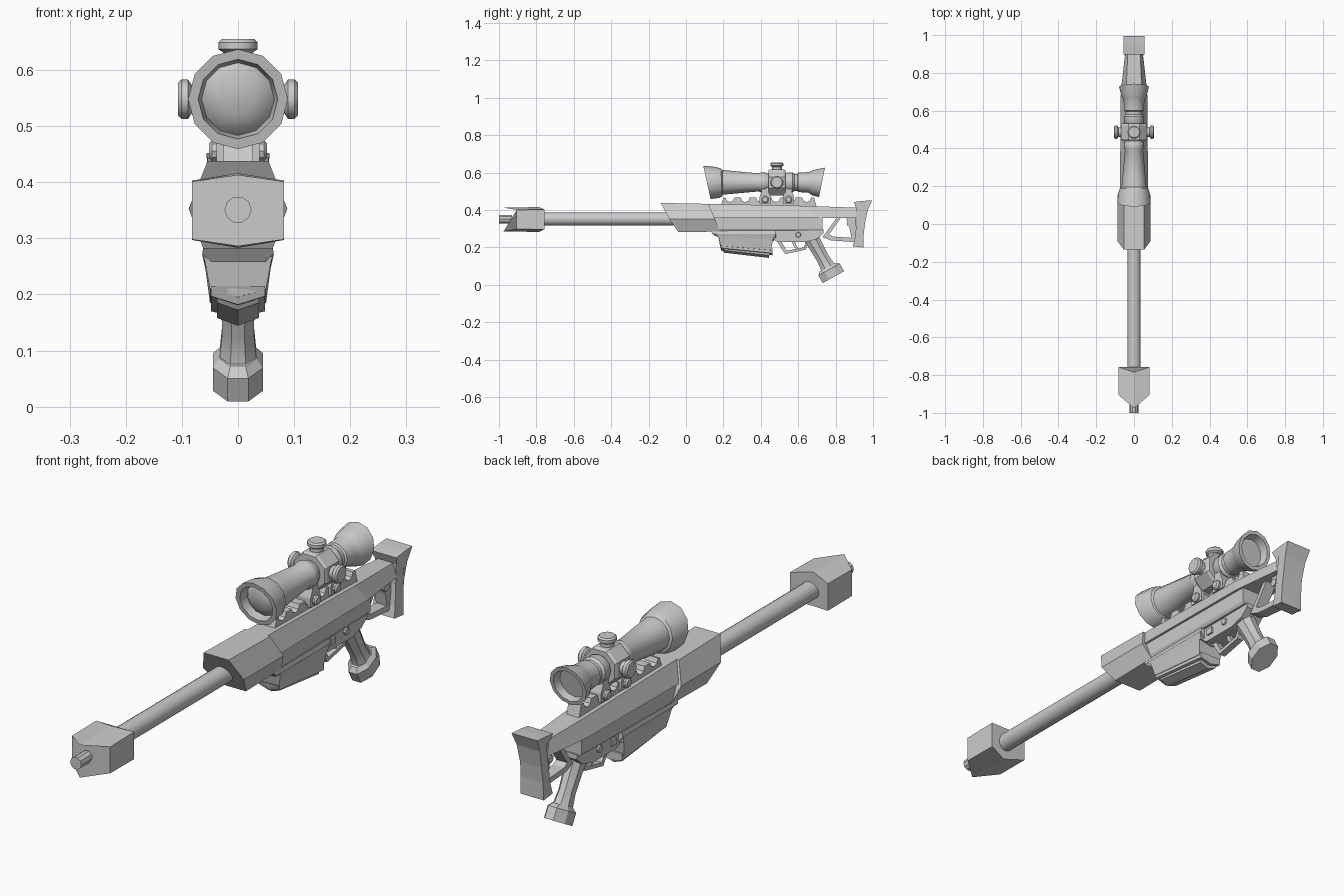
import bpy, bmesh, math
from mathutils import Vector


def finish(name, bm, smooth=False):
    bmesh.ops.recalc_face_normals(bm, faces=bm.faces)
    mesh = bpy.data.meshes.new(name)
    bm.to_mesh(mesh)
    bm.free()
    ob = bpy.data.objects.new(name, mesh)
    bpy.context.collection.objects.link(ob)
    if smooth:
        bpy.ops.object.select_all(action='DESELECT')
        ob.select_set(True)
        bpy.context.view_layer.objects.active = ob
        bpy.ops.object.shade_smooth_by_angle(angle=math.radians(32))
    return ob


def loft(name, rings, smooth=False):
    """Skin closed rings of equal length and cap both ends."""
    bm = bmesh.new()
    vs = [[bm.verts.new(p) for p in r] for r in rings]
    n = len(vs[0])
    for a, b in zip(vs, vs[1:]):
        for i in range(n):
            j = (i + 1) % n
            bm.faces.new((a[i], a[j], b[j], b[i]))
    bm.faces.new(vs[0])
    bm.faces.new(vs[-1])
    return finish(name, bm, smooth)


def plate(name, profile, hw, x=0):
    """Side profile of (y, z) or (y, z, half width) points, extruded across x."""
    return loft(name, [[(x + s * (p[2] if len(p) > 2 else hw), p[0], p[1]) for p in profile]
                       for s in (-1, 1)])


def section(half):
    """Mirror half a cross-section, given as (x, y, z) points, into a closed ring."""
    return list(half) + [(-x, y, z) for x, y, z in reversed(half) if x > 0]


def lathe(name, stations, centre, axis, n=12, sx=1, phase=0, smooth=True):
    """Stations are (distance, radius, shear); shear tilts the ring by height."""
    d, c = Vector(axis).normalized(), Vector(centre)
    u = Vector((0, 1, 0)) if abs(d.x) > .9 else Vector((1, 0, 0))
    v = d.cross(u)
    rings = []
    for st in stations:
        t, r = st[:2]
        k = st[2] if len(st) > 2 else 0
        ring = []
        for i in range(n):
            a = 2 * math.pi * (i + phase) / n
            off = u * math.cos(a) * r * sx + v * math.sin(a) * r
            ring.append(c + off + d * (t + k * off.z))
        rings.append(ring)
    return loft(name, rings, smooth)


# Barrel and muzzle
Y = (0, 1, 0)
lathe("barrel", [(-.80, .035), (0, .035)], (0, 0, .352), Y, 16)
lathe("muzzle_tip", [(-1, .024), (-.93, .024)], (0, 0, .351), Y, 10)
loft("muzzle_brake", [
    section([(0, -.975, .413), (.082, -.905, .401), (.082, -.905, .298), (0, -.975, .286)]),
    section([(0, -.785, .416), (.082, -.757, .403), (.082, -.757, .297), (0, -.785, .283)])])

# Handguard with slanted ends
loft("handguard", [
    section([(.054, -.135, .438), (.088, -.09, .353), (.062, -.04, .282)]),
    section([(.054, .12, .433), (.088, .155, .353), (.062, .18, .285)])])

# Receiver
loft("upper_receiver", [
    section([(.044, .12, .433), (.075, .14, .358)]),
    section([(.044, .66, .422), (.07, .70, .358)]),
    section([(.032, .92, .412), (.045, .92, .358)])])
loft("lower_receiver", [
    section([(.066, .12, .36), (.066, .12, .30), (.060, .12, .285)]),
    section([(.060, .73, .36), (.060, .73, .30), (.052, .73, .29)])])
loft("magazine_well", [
    section([(.06, .135, .29), (.064, .14, .273), (.048, .16, .258)]),
    section([(.06, .48, .29), (.064, .48, .273), (.048, .48, .25)])])
plate("trigger_housing", [(.45, .295), (.735, .295), (.735, .275), (.70, .245),
                          (.64, .228), (.49, .228), (.46, .25)], .045)
for s, side in ((-1, "left"), (1, "right")):
    plate("selector_" + side, [(.50, .25), (.53, .25), (.53, .275), (.50, .275)], .006, s * .046)
    lathe("safety_" + side, [(.04, .016), (.052, .013)], (0, .60, .268), (s, 0, 0), 8)

# Magazine with a keeled underside
loft("magazine", [
    section([(.062, .17, .275), (.05, .185, .21), (0, .185, .195)]),
    section([(.062, .47, .275), (.05, .455, .185), (0, .455, .17)])])
loft("magazine_rib", [
    section([(.064, .165, .272), (.058, .19, .252), (0, .19, .24)]),
    section([(.064, .475, .272), (.058, .47, .245), (0, .47, .235)])])
loft("magazine_base", [
    section([(.048, .18, .215), (.048, .19, .197), (0, .19, .182)]),
    section([(.048, .462, .195), (.048, .462, .17), (0, .462, .158)])])
loft("magazine_floor", [
    section([(.037, .19, .20), (.037, .205, .185), (0, .205, .172)]),
    section([(.037, .455, .18), (.037, .445, .158), (0, .445, .144)])])

# Grip with flared octagonal foot
G = (.127, 0, -.227)
lathe("grip", [(-.01, .05), (.05, .042), (.15, .037), (.20, .043), (.215, .05)],
      (0, .66, .27), (0, .127, -.227), 8, .82, .5)
lathe("grip_foot", [(.20, .052), (.215, .071), (.262, .071)],
      (0, .66, .27), (0, .127, -.227), 8, .68, .5, False)

# Trigger and guard
plate("trigger_guard", [(.485, .235), (.53, .165), (.64, .188), (.66, .235), (.645, .235),
                        (.628, .20), (.538, .182), (.508, .235)], .014)
plate("trigger", [(.565, .235), (.585, .235), (.588, .215), (.60, .193), (.585, .195), (.573, .213)], .009)

# Skeleton stock
plate("stock_brace", [(.81, .365), (.73, .255), (.775, .238), (.91, .228), (.91, .25),
                      (.785, .258), (.765, .27), (.832, .365)], .024)
plate("stock_web", [(.855, .365), (.91, .365), (.91, .24), (.885, .25), (.875, .30)], .024)
lathe("stock_pin", [(-.03, .016), (.03, .016)], (0, .875, .328), (1, 0, 0), 10)
plate("butt_pad", [(.897, .443, .055), (.945, .449, .056), (.995, .452, .056), (.972, .40, .05),
                   (.957, .33, .046), (.95, .27, .048), (.948, .20, .05), (.893, .206, .05),
                   (.902, .25, .046), (.912, .33, .042), (.91, .41, .046)], .05)

# Scalloped rail
pitch, rail = .082, [(.185, .42), (.20, .465)]
for i in range(6):
    y = .235 + i * pitch
    rail += [(y + .024 * -math.cos(a), .467 - .024 * math.sin(a))
             for a in (0, math.pi / 4, math.pi / 2, 3 * math.pi / 4, math.pi)]
rail += [(.685, .467), (.70, .41)]
plate("scope_rail", rail, .027)

# Scope mounts
for i, y in enumerate((.423, .548)):
    plate(f"mount_{i}", [(y - .03, .435), (y + .03, .435), (y + .03, .47), (y + .018, .50),
                         (y + .018, .53), (y - .018, .53), (y - .018, .50), (y - .03, .47)], .038)
    lathe(f"mount_bolt_{i}", [(-.052, .014), (-.046, .02), (.046, .02), (.052, .014)],
          (0, y, .456), (1, 0, 0), 10)

# Scope: one lathed shell with recessed ends
S = (0, 0, .548)
lathe("scope_body", [
    (.155, .064, -.2), (.112, .071, -.22), (.112, .089, -.22), (.165, .083, -.15), (.19, .075, -.05),
    (.195, .066), (.25, .061), (.39, .048), (.40, .053), (.425, .053), (.435, .047), (.53, .047),
    (.54, .053), (.57, .053), (.58, .045), (.595, .045), (.60, .052), (.655, .055), (.665, .06, .05),
    (.685, .069, .15), (.727, .079, .2), (.727, .064, .2), (.695, .058, .2)], S, Y, 12)
lathe("front_lens", [(.128, .03, -.22), (.138, .055, -.22), (.155, .069, -.22)], S, Y, 12)

# Turret block and knobs
loft("turret_block", [[(x * s, y, .548 + z * s) for x, z in
                       ((.07, .03), (.03, .07), (-.03, .07), (-.07, .03),
                        (-.07, -.03), (-.03, -.07), (.03, -.07), (.07, -.03))]
                      for y, s in ((.44, .92), (.45, 1), (.522, 1), (.532, .92))])
for name, axis in (("top", (0, 0, 1)), ("left", (-1, 0, 0)), ("right", (1, 0, 0))):
    lathe("knob_" + name, [(.05, .026), (.083, .026), (.089, .035), (.101, .035), (.107, .029)],
          (0, .486, .548), axis, 12)
